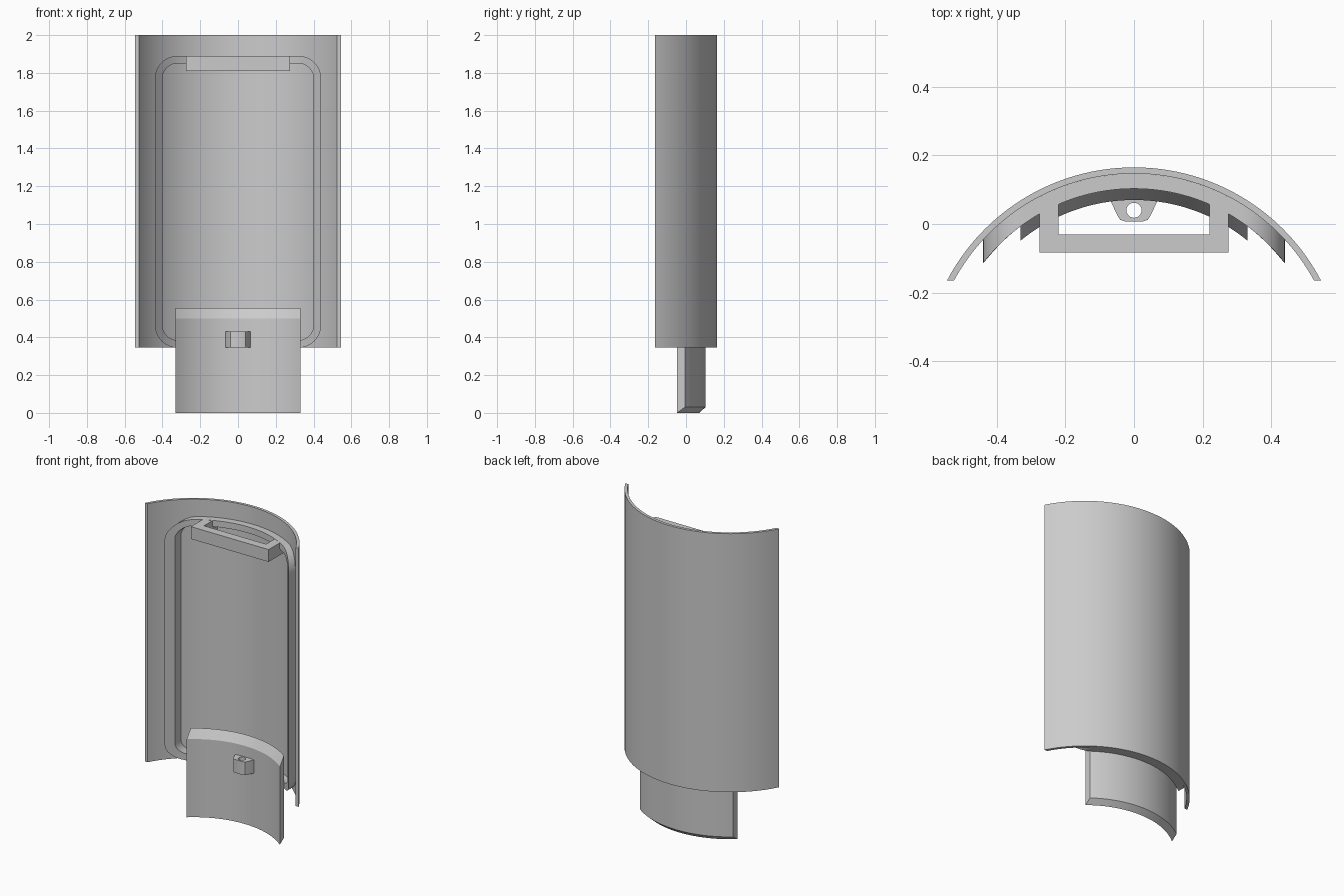
import bpy, bmesh, math

cube = bpy.data.objects.get("Cube")
if cube:
    bpy.data.objects.remove(cube, do_unlink=True)

CY = -0.45                                  # axis of all curved surfaces
R_OUT, R_IN, R_RIB, R_TAB = 0.615, 0.597, 0.553, 0.52
Z_LOW, Z_TOP = 0.345, 2.0

grey = bpy.data.materials.new("plain grey")
grey.use_nodes = True
colour = (0.6, 0.6, 0.6, 1)
grey.diffuse_color = colour
grey.node_tree.nodes["Principled BSDF"].inputs["Base Color"].default_value = colour


def arc_y(x, r):
    return CY + math.sqrt(r * r - x * x)


def finish(name, bm):
    bmesh.ops.recalc_face_normals(bm, faces=bm.faces)
    mesh = bpy.data.meshes.new(name)
    bm.to_mesh(mesh)
    bm.free()
    mesh.materials.append(grey)
    obj = bpy.data.objects.new(name, mesh)
    bpy.context.collection.objects.link(obj)
    bpy.ops.object.select_all(action='DESELECT')
    obj.select_set(True)
    bpy.context.view_layer.objects.active = obj
    bpy.ops.object.shade_smooth_by_angle(angle=math.radians(25))


def bridge(bm, a, b):
    """Quads between two closed rings of vertices."""
    for i in range(len(a)):
        j = (i + 1) % len(a)
        bm.faces.new((a[i], a[j], b[j], b[i]))


def curved_panel(name, profile, half_width, steps=64):
    """Sweep an (r, z) profile round the axis; half_width(r) trims the ends."""
    bm = bmesh.new()
    rings = []
    for i in range(steps + 1):
        ring = []
        for r, z in profile:
            a = math.asin(half_width(r) / r) * (2 * i / steps - 1)
            ring.append(bm.verts.new((r * math.sin(a), CY + r * math.cos(a), z)))
        rings.append(ring)
    for a, b in zip(rings, rings[1:]):
        bridge(bm, a, b)
    bm.faces.new(rings[0])
    bm.faces.new(rings[-1])
    finish(name, bm)


def prism(name, loops, z0, z1):
    """Extrude flat (x, y) loops upward; inner loops become holes."""
    bm = bmesh.new()
    edges = []
    for loop in loops:
        vs = [bm.verts.new((x, y, z0)) for x, y in loop]
        edges += [bm.edges.new((vs[i - 1], vs[i])) for i in range(len(vs))]
    bmesh.ops.triangle_fill(bm, edges=edges, use_beauty=True)
    top = bmesh.ops.extrude_face_region(bm, geom=bm.faces[:])["geom"]
    for v in top:
        if isinstance(v, bmesh.types.BMVert):
            v.co.z = z1
    finish(name, bm)


def rounded_rect(w, z0, z1, r, corner=10, straight=24):
    """Loop of (x, z) points with evenly divided level edges."""
    pts = []
    centres = [(w - r, z1 - r), (r - w, z1 - r), (r - w, z0 + r), (w - r, z0 + r)]
    for k, (cx, cz) in enumerate(centres):
        for i in range(corner + 1):
            a = math.pi / 2 * (k + i / corner)
            pts.append((cx + r * math.cos(a), cz + r * math.sin(a)))
        if k % 2 == 0:                      # top and bottom edges
            x, z = pts[-1]
            pts += [(x * (1 - 2 * i / straight), z) for i in range(1, straight)]
    return pts


# Curved outer shell, ends trimmed level
curved_panel("outer_shell",
             [(R_OUT, Z_LOW), (R_OUT, Z_TOP), (R_IN, Z_TOP), (R_IN, Z_LOW)],
             lambda r: math.sqrt(r * r - 0.285 ** 2))

# Lower tab with sloped top and bottom
curved_panel("lower_tab",
             [(R_RIB, 0.03), (R_RIB, 0.555), (R_TAB, 0.5), (R_TAB, 0)],
             lambda r: 0.33, 40)

# Rounded rib frame standing on the inside of the shell
bm = bmesh.new()
outer = rounded_rect(0.44, Z_LOW, 1.89, 0.12)
inner = rounded_rect(0.40, Z_LOW + 0.04, 1.85, 0.08)
rings = [[bm.verts.new((x, arc_y(x, r), z)) for x, z in loop]
         for loop, r in ((outer, R_IN), (outer, R_RIB), (inner, R_RIB), (inner, R_IN))]
for i in range(4):
    bridge(bm, rings[i], rings[(i + 1) % 4])
finish("rib_frame", bm)

# Upper strap bracket
bracket = [(-0.22, -0.03), (0.22, -0.03), (0.22, arc_y(0.22, R_IN)),
           (0.275, arc_y(0.275, R_IN)), (0.275, -0.083)]
bracket += [(-0.275, -0.083), (-0.275, arc_y(0.275, R_IN)), (-0.22, arc_y(0.22, R_IN))]
prism("upper_bracket", [bracket], 1.81, 1.889)

# Small pierced lug on the tab
half = [(0.07, 0.074), (0.064, 0.058), (0.047, 0.022), (0.04, 0.012), (0.028, 0.008)]
lug = half + [(-x, y) for x, y in reversed(half)]
hole = [(0.022 * math.cos(math.tau * i / 24), 0.04 + 0.022 * math.sin(math.tau * i / 24))
        for i in range(24)]
prism("tab_lug", [lug, hole], Z_LOW, 0.43)
